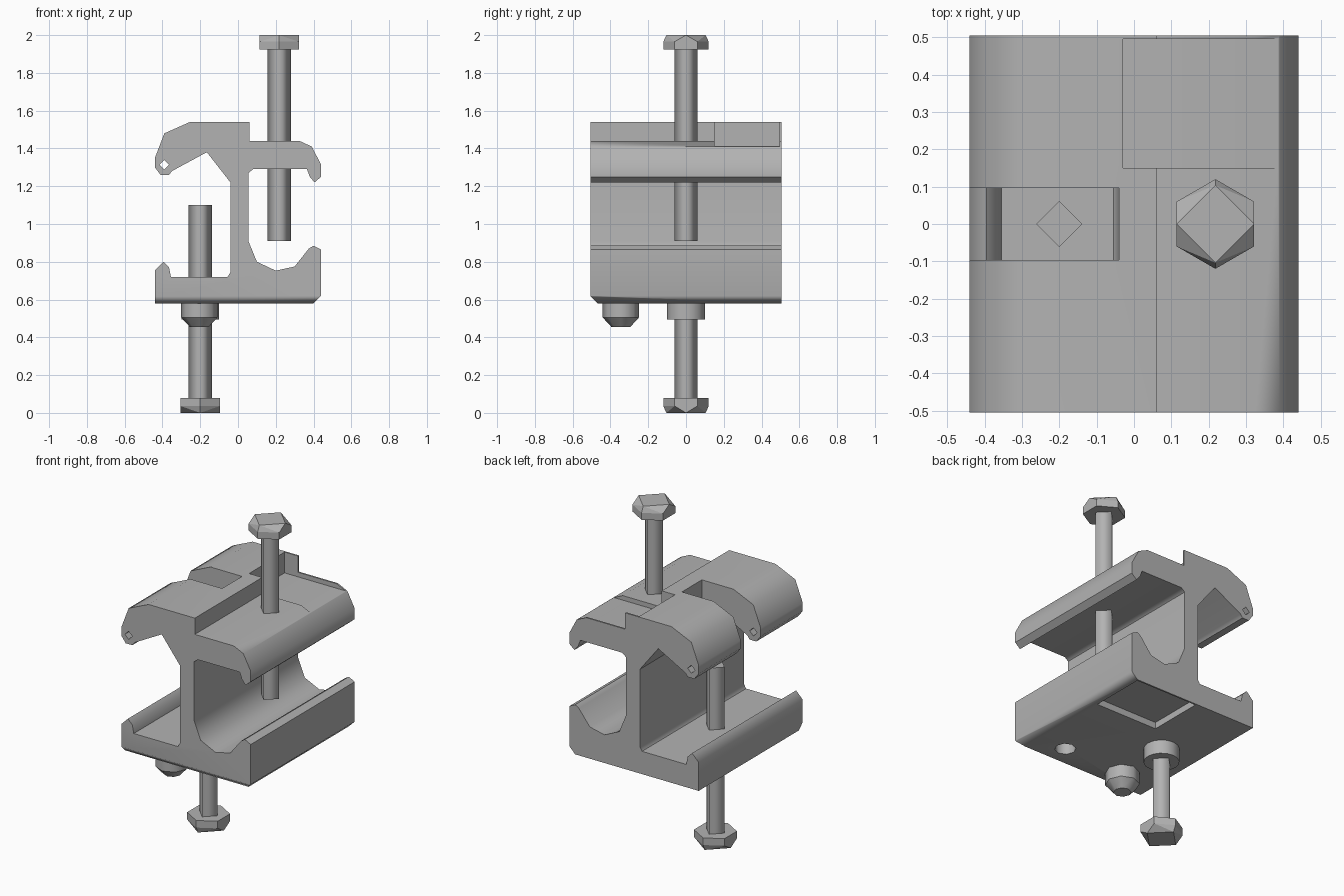
import bpy
import bmesh
from math import cos, sin, pi
from mathutils import Vector

if "Cube" in bpy.data.objects:
    bpy.data.objects.remove(bpy.data.objects["Cube"], do_unlink=True)

grey = bpy.data.materials.new("plain_grey")
grey.use_nodes = True
GREY = (0.45, 0.45, 0.45, 1)
grey.diffuse_color = GREY
grey.node_tree.nodes["Principled BSDF"].inputs["Base Color"].default_value = GREY


def finish(name, bm):
    bmesh.ops.recalc_face_normals(bm, faces=bm.faces)
    mesh = bpy.data.meshes.new(name)
    bm.to_mesh(mesh)
    bm.free()
    mesh.materials.append(grey)
    obj = bpy.data.objects.new(name, mesh)
    bpy.context.collection.objects.link(obj)
    return obj


def ring(radius, sides, z, turn=0.0):
    angles = [turn + 2 * pi * i / sides for i in range(sides)]
    return [(radius * cos(a), radius * sin(a), z) for a in angles]


def turned(name, levels, sides, location):
    """Round part from (radius, z) levels: soft sides, crisp rims."""
    bm = bmesh.new()
    rings = [[bm.verts.new(p) for p in ring(r, sides, z)] for r, z in levels]
    for low, high in zip(rings, rings[1:]):
        for i in range(sides):
            j = (i + 1) % sides
            bm.faces.new((low[i], low[j], high[j], high[i]))
    bm.faces.new(rings[0])
    bm.faces.new(rings[-1])
    for face in bm.faces:
        face.smooth = True
    for edge in bm.edges:
        a, b = edge.verts
        edge.smooth = abs(a.co.z - b.co.z) > 0.001
    obj = finish(name, bm)
    obj.location = location
    return obj


def box(name, low, high):
    bm = bmesh.new()
    bmesh.ops.create_cube(bm, size=1)
    low, high = Vector(low), Vector(high)
    for v in bm.verts:
        v.co = (low + high) / 2 + v.co * (high - low)
    return finish(name, bm)


def cut(obj, cutter):
    mod = obj.modifiers.new("cut", "BOOLEAN")
    mod.operation = "DIFFERENCE"
    mod.solver = "EXACT"
    mod.object = cutter
    bpy.context.view_layer.objects.active = obj
    bpy.ops.object.modifier_apply(modifier=mod.name)
    bpy.data.objects.remove(cutter, do_unlink=True)


# Rail body: one section run along y
HALF = 0.505
section = [
    # lower flange, left lip and web
    (-.44, .58), (-.44, .755), (-.395, .8), (-.365, .77), (-.355, .72),
    (-.055, .72), (-.04, .745), (-.04, 1.22),
    # left hook
    (-.165, 1.38), (-.35, 1.28), (-.365, 1.26), (-.41, 1.26), (-.44, 1.3),
    (-.44, 1.35), (-.39, 1.48), (-.255, 1.54),
    # rib and right hook
    (.06, 1.54), (.06, 1.44), (.325, 1.44), (.39, 1.41), (.44, 1.315),
    (.44, 1.25), (.405, 1.22), (.38, 1.25), (.365, 1.29), (.08, 1.29),
    # web and right channel
    (.055, 1.27), (.055, .91), (.1, .8), (.2, .753), (.3, .775),
    (.375, .87), (.4, .885), (.44, .865), (.44, .62), (.4, .58),
]
bm = bmesh.new()
front = bm.faces.new([bm.verts.new((x, -HALF, z)) for x, z in section])
grown = bmesh.ops.extrude_face_region(bm, geom=[front])["geom"]
moved = [g for g in grown if isinstance(g, bmesh.types.BMVert)]
bmesh.ops.translate(bm, verts=moved, vec=(0, 2 * HALF, 0))
body = finish("rail_body", bm)

# Gap in the left hook, and shallow pockets above and below
cut(body, box("hook_gap", (-.6, -.097, 1.1), (-.04, .097, 1.7)))
cut(body, box("top_pocket", (-.03, .15, 1.412), (.392, .495, 1.7)))
cut(body, box("base_pocket", (-.03, .15, .5), (.392, .495, .62)))

# Bevelled front lower edge
wedge = box("wedge", (-1, -.026, -.026), (1, .026, .026))
wedge.location = (0, -HALF, .58)
wedge.rotation_euler.x = pi / 4
cut(body, wedge)

# Pin hole along the hook and socket in the base
pin = turned("pin", [(.025, -1), (.025, 1)], 4, (-.39, 0, 1.314))
pin.rotation_euler.x = pi / 2
cut(body, pin)
cut(body, turned("socket", [(.06, -.1), (.06, .12)], 8, (.21, -.345, .58)))

bpy.ops.object.select_all(action="DESELECT")
body.select_set(True)
bpy.context.view_layer.objects.active = body
bpy.ops.object.shade_smooth_by_angle(angle=0.85)
weighted = body.modifiers.new("even_shading", "WEIGHTED_NORMAL")
weighted.keep_sharp = True

# Locating peg and bolt collar under the base
turned("locating_peg", [(.05, .455), (.096, .505), (.096, .59)], 8, (-.205, -.345, 0))
turned("bolt_collar", [(.1, .495), (.1, .59)], 16, (-.2, 0, 0))


# Bolts: shaft and six-sided head narrowing to a square face
def bolt(name, x, tip, neck, end):
    turned(name + "_shaft", [(.062, min(tip, neck)), (.062, max(tip, neck))], 4, (x, 0, 0))
    bm = bmesh.new()
    shoulder = neck + (end - neck) * 0.55
    points = ring(.12, 6, neck, pi / 2) + ring(.12, 6, shoulder, pi / 2)
    for p in points + ring(.104, 4, end):
        bm.verts.new(p)
    bmesh.ops.convex_hull(bm, input=bm.verts)
    bmesh.ops.dissolve_limit(bm, angle_limit=0.02, verts=bm.verts, edges=bm.edges)
    finish(name + "_head", bm).location.x = x


bolt("upper_bolt", .218, .91, 1.923, 2)
bolt("lower_bolt", -.2, 1.1, .08, 0)
